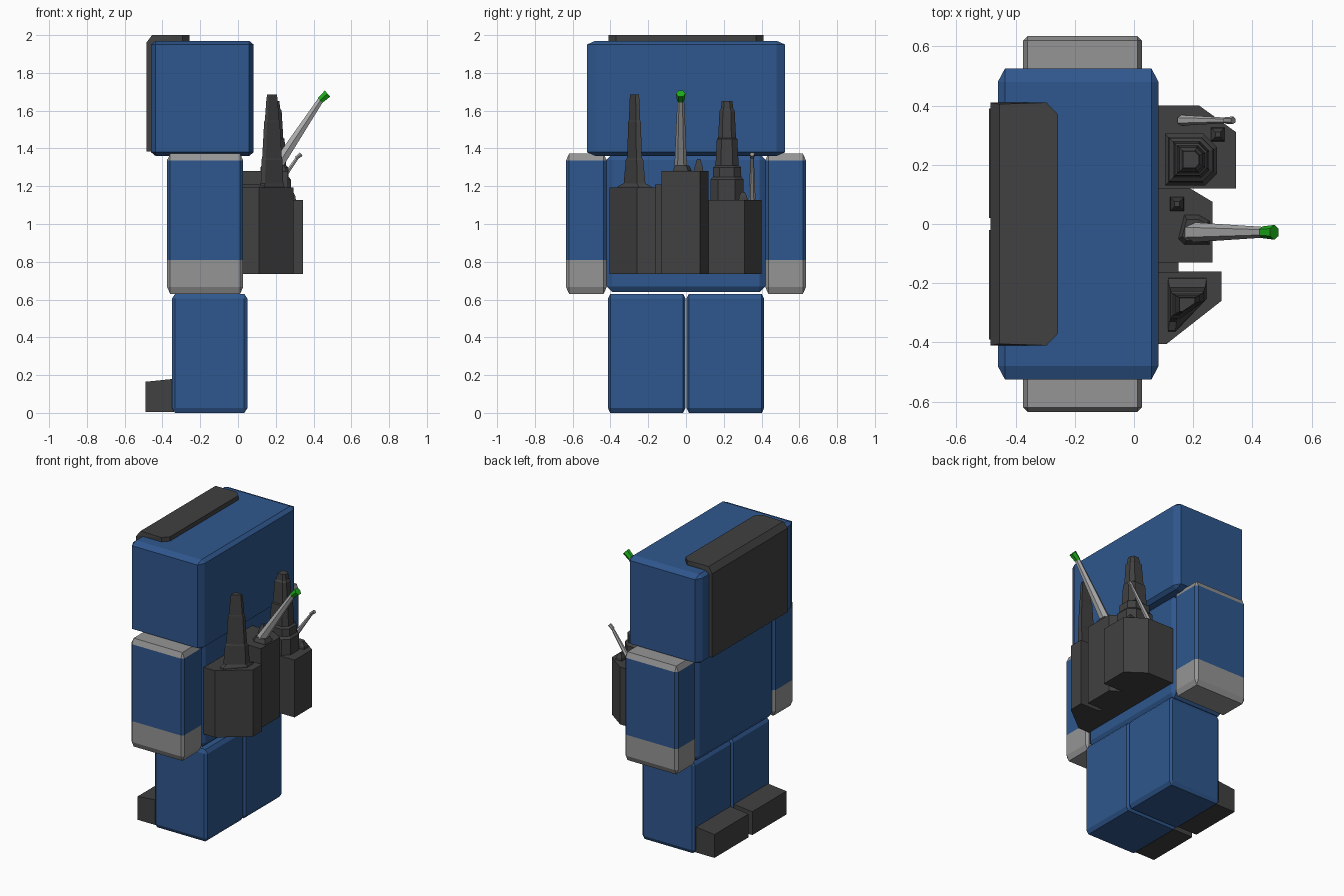
import bpy, bmesh
from mathutils import Vector

if "Cube" in bpy.data.objects:
    bpy.data.objects.remove(bpy.data.objects["Cube"])


def material(name, rgb):
    m = bpy.data.materials.new(name)
    m.diffuse_color = (*rgb, 1)
    m.use_nodes = True
    m.node_tree.nodes["Principled BSDF"].inputs["Base Color"].default_value = m.diffuse_color
    return m


BLUE = material("blue", (0.028, 0.095, 0.27))
DARK = material("dark grey", (0.052, 0.052, 0.052))
GREY = material("mid grey", (0.30, 0.30, 0.30))
LIGHT = material("light grey", (0.42, 0.42, 0.42))
GREEN = material("green", (0.012, 0.40, 0.01))


def finish(name, bm, *mats):
    bmesh.ops.recalc_face_normals(bm, faces=bm.faces[:])
    me = bpy.data.meshes.new(name)
    bm.to_mesh(me)
    bm.free()
    for m in mats:
        me.materials.append(m)
    ob = bpy.data.objects.new(name, me)
    bpy.context.collection.objects.link(ob)
    return ob


def hull(points):
    """Convex solid around the points, with flat areas merged."""
    bm = bmesh.new()
    for p in points:
        bm.verts.new(p)
    bmesh.ops.convex_hull(bm, input=bm.verts[:])
    bmesh.ops.dissolve_limit(bm, angle_limit=0.01, verts=bm.verts[:], edges=bm.edges[:])
    return bm


def chamfer_box(lo, hi, cut):
    """Box whose edges are chamfered by a different amount on each axis."""
    pts = []
    for i in range(8):
        side = [(i >> a) & 1 for a in range(3)]
        for full in range(3):
            pts.append([(hi[a] if side[a] else lo[a]) + (0 if a == full else
                        (-cut[a] if side[a] else cut[a])) for a in range(3)])
    return hull(pts)


def tiers(name, outline, levels, mat):
    """Stack of rings: each level is (z, x scale, y scale) about the outline centre."""
    cx = (min(p[0] for p in outline) + max(p[0] for p in outline)) / 2
    cy = (min(p[1] for p in outline) + max(p[1] for p in outline)) / 2
    bm = bmesh.new()
    rings = [[bm.verts.new((cx + (x - cx) * sx, cy + (y - cy) * sy, z)) for x, y in outline]
             for z, sx, sy in levels]
    n = len(outline)
    for a, b in zip(rings, rings[1:]):
        for i in range(n):
            bm.faces.new((a[i], a[(i + 1) % n], b[(i + 1) % n], b[i]))
    bm.faces.new(rings[0])
    bm.faces.new(rings[-1])
    return finish(name, bm, mat)


def rod(name, a, b, r1, r2, mat, sides=4):
    """Tapered rod between two points, with flats facing the sides."""
    a, b = Vector(a), Vector(b)
    bm = bmesh.new()
    bmesh.ops.create_cone(bm, cap_ends=True, segments=sides, radius1=r1, radius2=r2,
                          depth=(b - a).length)
    turn = Vector((0, 0, 1)).rotation_difference(b - a).to_matrix().to_4x4()
    for v in bm.verts:
        v.co = turn @ v.co + (a + b) / 2
    return finish(name, bm, mat)


# Head and torso
finish("head", chamfer_box((-0.46, -0.525, 1.36), (0.083, 0.525, 1.97), (0.024, 0.045, 0.02)), BLUE)
finish("torso", chamfer_box((-0.375, -0.42, 0.64), (0.025, 0.42, 1.37), (0.02, 0.03, 0.03)), BLUE)

# Visor wrapping over the front and top of the head
visor = []
for s in (-1, 1):
    visor += [(-0.485, s * 0.41, 1.385), (-0.485, s * 0.41, 1.96), (-0.455, s * 0.405, 2.0)]
    for z in (1.385, 2.0):
        visor += [(-0.295, s * 0.41, z), (-0.257, s * 0.37, z)]
finish("visor", hull(visor), DARK)

for s, side in ((-1, "right"), (1, "left")):
    # Arm with grey hand and grey shoulder cap
    y0, y1 = sorted((s * 0.42, s * 0.635))
    bm = chamfer_box((-0.375, y0, 0.63), (0.027, y1, 1.373), (0.016, 0.016, 0.036))
    bmesh.ops.bisect_plane(bm, geom=bm.verts[:] + bm.edges[:] + bm.faces[:],
                           plane_co=(0, 0, 0.81), plane_no=(0, 0, 1))
    for f in bm.faces:
        z = f.calc_center_median().z
        f.material_index = 0 if 0.81 < z < 1.337 else 1
    finish(side + "_arm", bm, BLUE, GREY)

    # Leg and foot
    y0, y1 = sorted((s * 0.003, s * 0.413))
    finish(side + "_leg", chamfer_box((-0.35, y0, 0), (0.05, y1, 0.63), (0.017, 0.012, 0.025)), BLUE)
    foot = []
    for y in (s * 0.02, s * 0.39):
        foot += [(-0.489, y, 0.005), (-0.489, y, 0.165), (-0.34, y, 0.18), (-0.34, y, 0.005)]
    finish(side + "_foot", hull(foot), DARK)

# Back blocks: outline, top height
blocks = {
    "left_block": ([(0.02, 0.12), (0.345, 0.12), (0.345, 0.31), (0.22, 0.40), (0.02, 0.40)], 1.128),
    "middle_block": ([(0.02, -0.13), (0.265, -0.13), (0.265, 0.075), (0.19, 0.12), (0.02, 0.12)], 1.28),
    "filler_block": ([(0.02, -0.165), (0.15, -0.165), (0.15, -0.125), (0.02, -0.125)], 1.21),
    "right_block": ([(0.02, -0.405), (0.11, -0.405), (0.295, -0.26), (0.295, -0.16), (0.02, -0.16)], 1.193),
}
for name, (outline, top) in blocks.items():
    tiers(name, outline, [(0.735, 1, 1), (top, 1, 1)], DARK)

# Stepped towers on the outer blocks
tiers("left_tower", [(0.105, 0.13), (0.24, 0.13), (0.28, 0.17), (0.28, 0.26), (0.235, 0.305), (0.105, 0.305)],
      [(1.12, 1, 1), (1.235, 1, 1), (1.25, 0.86, 0.86), (1.30, 0.84, 0.84), (1.31, 0.70, 0.70),
       (1.45, 0.62, 0.62), (1.455, 0.54, 0.54), (1.60, 0.44, 0.46), (1.61, 0.36, 0.38),
       (1.65, 0.30, 0.32)], DARK)
tiers("right_tower", [(0.115, -0.365), (0.14, -0.365), (0.245, -0.25), (0.245, -0.18), (0.115, -0.18)],
      [(1.185, 1, 1), (1.20, 1, 0.95), (1.215, 0.92, 0.62), (1.34, 0.86, 0.50), (1.35, 0.80, 0.42),
       (1.54, 0.64, 0.36), (1.55, 0.58, 0.32), (1.66, 0.46, 0.28), (1.685, 0.40, 0.25)], DARK)

# Low base and small spires
tiers("antenna_base", [(0.15, -0.05), (0.17, -0.07), (0.255, -0.07), (0.255, 0.01), (0.22, 0.03), (0.17, 0.03)],
      [(1.27, 1, 1), (1.285, 1, 1), (1.31, 0.75, 0.72)], DARK)
for name, x, y, z, h in (("middle_spire", 0.145, 0.067, 1.275, 0.07),
                         ("left_spire", 0.283, 0.302, 1.12, 0.05)):
    r = 0.024
    tiers(name, [(x - r, y - r), (x + r, y - r), (x + r, y + r), (x - r, y + r)],
          [(z, 1, 1), (z + 0.025, 0.9, 0.9), (z + h, 0.35, 0.35)], DARK)

# Slanted antennas with tips
rod("main_antenna", (0.195, -0.028, 1.29), (0.44, -0.028, 1.66), 0.034, 0.018, LIGHT, 6)
rod("main_antenna_tip", (0.434, -0.028, 1.654), (0.474, -0.028, 1.69), 0.02, 0.025, GREEN, 6)
rod("small_antenna", (0.16, 0.35, 1.13), (0.317, 0.35, 1.355), 0.018, 0.009, LIGHT, 6)
rod("small_antenna_tip", (0.308, 0.35, 1.348), (0.335, 0.35, 1.37), 0.011, 0.013, GREY, 6)
